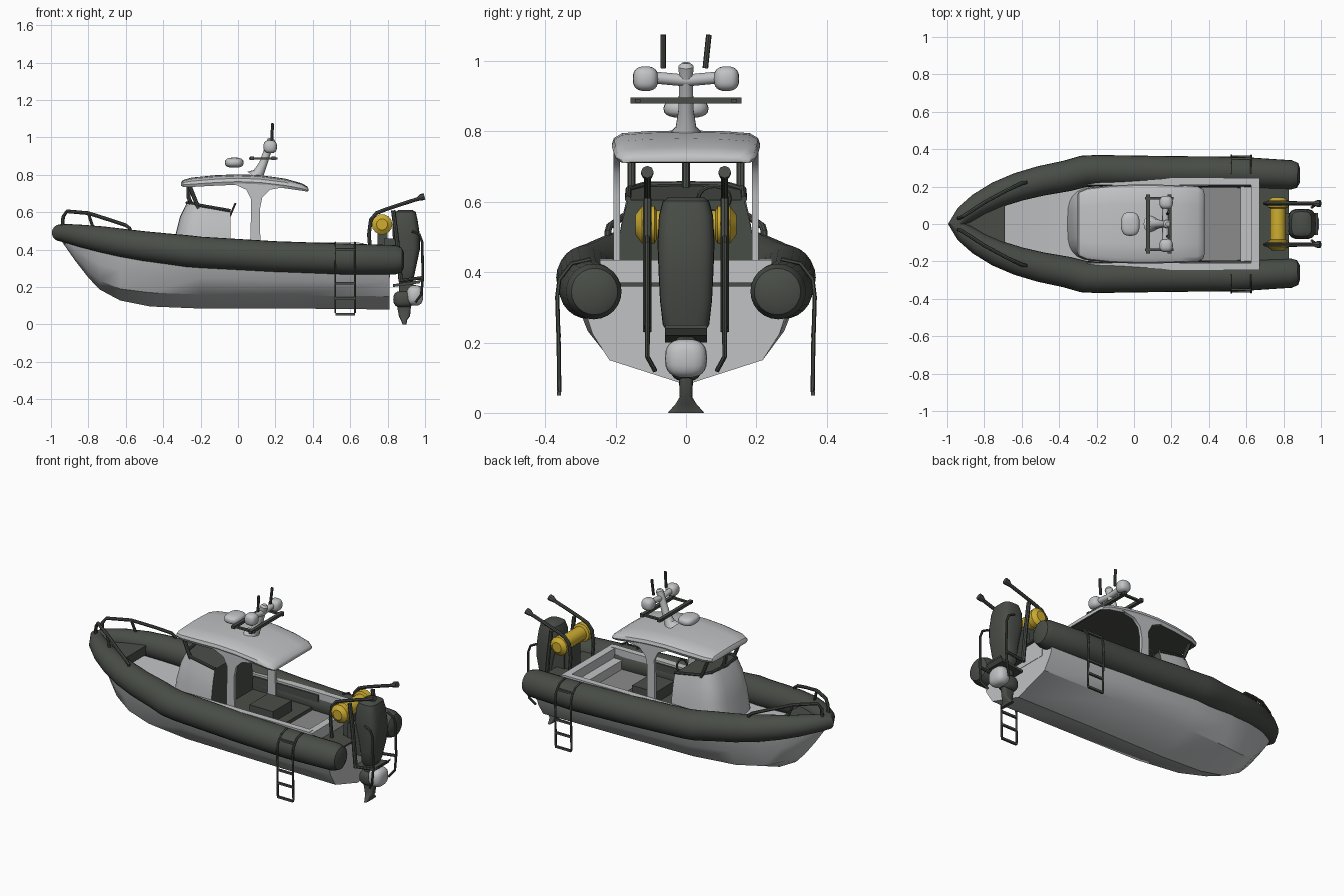
import bpy, bmesh, math
from mathutils import Vector

if "Cube" in bpy.data.objects:
    bpy.data.objects.remove(bpy.data.objects["Cube"])


def material(name, c):
    m = bpy.data.materials.new(name)
    m.diffuse_color = (*c, 1)
    m.use_nodes = True
    m.node_tree.nodes["Principled BSDF"].inputs["Base Color"].default_value = m.diffuse_color
    return m


LIGHT = material("light_grey", (0.53, 0.54, 0.55))
DARK = material("dark_green_grey", (0.066, 0.074, 0.063))
GREY = material("mid_grey", (0.26, 0.26, 0.26))
YELLOW = material("yellow", (0.62, 0.42, 0.03))


def finish(name, bm, mats, rule=None):
    bmesh.ops.recalc_face_normals(bm, faces=bm.faces)
    mats = mats if isinstance(mats, tuple) else (mats,)
    me = bpy.data.meshes.new(name)
    for f in bm.faces:
        f.normal_update()
        if rule and rule(f.normal):
            f.material_index = 1
    bm.to_mesh(me)
    bm.free()
    for m in mats:
        me.materials.append(m)
    ob = bpy.data.objects.new(name, me)
    bpy.context.collection.objects.link(ob)
    return ob


def loft(name, rings, mats, rule=None):
    bm = bmesh.new()
    vs = [[bm.verts.new(p) for p in r] for r in rings]
    n = len(vs[0])
    for a, b in zip(vs, vs[1:]):
        for i in range(n):
            j = (i + 1) % n
            bm.faces.new((a[i], a[j], b[j], b[i]))
    bm.faces.new(vs[0])
    bm.faces.new(vs[-1])
    return finish(name, bm, mats, rule)


def sweep(name, pts, r, mat, ref=(0, 1, 0), sides=8):
    pts = [Vector(p) for p in pts]
    rs = r if isinstance(r, list) else [r] * len(pts)
    rings = []
    for i, p in enumerate(pts):
        t = (pts[min(i + 1, len(pts) - 1)] - pts[max(i - 1, 0)]).normalized()
        u = t.cross(Vector(ref)).normalized()
        v = u.cross(t)
        rings.append([p + rs[i] * (math.cos(a) * u + math.sin(a) * v)
                      for a in (2 * math.pi * k / sides for k in range(sides))])
    return loft(name, rings, mat)


def box(name, x0, x1, y0, y1, z0, z1, mat):
    return loft(name, [[(x, y0, z0), (x, y1, z0), (x, y1, z1), (x, y0, z1)] for x in (x0, x1)], mat)


def prism(name, prof, y0, y1, mat):
    return loft(name, [[(x, y, z) for x, z in prof] for y in (y0, y1)], mat)


def blob(name, c, s, mat):
    bm = bmesh.new()
    bmesh.ops.create_uvsphere(bm, u_segments=20, v_segments=12, radius=1)
    for v in bm.verts:
        # squared-off ellipsoid
        v.co = Vector([c[i] + s[i] * math.copysign(abs(v.co[i]) ** 0.75, v.co[i]) for i in range(3)])
    return finish(name, bm, mat)


def rounded(z, x0, x1, w, n=24, e=0.55):
    cx, h = (x0 + x1) / 2, (x1 - x0) / 2
    sp = lambda t: math.copysign(abs(t) ** e, t)
    return [(cx + h * sp(math.cos(a)), w * sp(math.sin(a)), z)
            for a in (2 * math.pi * k / n for k in range(n))]


# Hull: keel z, chine y/z, top y/z
stations = [(.81, .08, .218, .15, .29, .3), (.3, .085, .218, .155, .31, .31),
            (-.2, .085, .215, .16, .31, .34), (-.47, .096, .19, .17, .26, .365),
            (-.63, .128, .15, .19, .215, .39), (-.74, .187, .11, .235, .165, .41),
            (-.8, .25, .08, .29, .13, .42), (-.87, .34, .045, .36, .08, .44),
            (-.94, .44, .01, .445, .02, .46)]
loft("hull", [[(x, -ty, tz), (x, -(cy + ty * 2) / 3, (cz + tz) / 2), (x, -cy, cz), (x, 0, k),
               (x, cy, cz), (x, (cy + ty * 2) / 3, (cz + tz) / 2), (x, ty, tz)]
              for x, k, cy, cz, ty, tz in stations], LIGHT)

# Inflatable collar
half = [(.887, .26, .345, .04), (.875, .26, .345, .066), (.84, .262, .345, .079), (.55, .277, .35, .083),
        (.2, .28, .362, .083), (-.2, .285, .385, .084), (-.27, .281, .392, .085), (-.36, .257, .402, .083),
        (-.5, .23, .418, .08), (-.62, .198, .436, .076), (-.73, .157, .455, .07), (-.83, .105, .472, .061),
        (-.91, .047, .486, .051)]
full = half + [(-.95, 0, .49, .045)] + [(x, -y, z, r) for x, y, z, r in reversed(half)]
sweep("collar", [p[:3] for p in full], [p[3] for p in full], DARK, (0, 0, 1), 24)
loft("bow_deck", [[(-.93, -.02, z), (-.93, .02, z), (-.78, .11, z), (-.69, .14, z - .01),
                   (-.69, -.14, z - .01), (-.78, -.11, z)] for z in (.43, .485)], DARK)

# Cockpit
box("wheelhouse_floor", -.04, .36, -.21, .21, .3, .345, DARK)
box("cockpit_floor", .36, .6, -.21, .21, .29, .325, GREY)
box("engine_box", .14, .3, -.09, .09, .33, .41, DARK)
box("transom_bulkhead", .625, .67, -.245, .245, .29, .435, LIGHT)
box("transom_step", .57, .625, -.21, .21, .29, .38, LIGHT)
box("transom", .66, .812, -.2, .2, .25, .36, LIGHT)
box("aft_deck", .67, .83, -.2, .2, .36, .37, DARK)
for s in (1, -1):
    box("side_coaming", -.25, .65, s * .208, s * .245, .3, .437, LIGHT)
    box("coaming_lining", -.04, .4, s * .2, s * .209, .33, .425, DARK)


# Console with dark back and top
def console_ring(z, xf, w, slant):
    pts = [(-.04, -w)]
    for k in range(15):
        a = math.radians(-90 + 180 * k / 14)
        pts.append((-.15 - (-.15 - xf) * math.cos(a) ** .6 if abs(a) < 1.57 else -.15,
                    w * math.copysign(abs(math.sin(a)) ** .6, a)))
    pts.append((-.04, w))
    return [(x, y, z - slant * (x + .04)) for x, y in pts]


loft("console", [console_ring(.33, -.36, .2, 0), console_ring(.47, -.335, .195, .03),
                 console_ring(.55, -.31, .18, .1), console_ring(.605, -.275, .165, .18)],
     (LIGHT, DARK), lambda n: n.x > .8 or n.z > .8)
for y in (-.155, 0, .155):
    k = .03 * (1 - abs(y) / .155)
    sweep("windscreen_post", [(-.21 - k, y, .62), (-.235 - k, y, .68), (-.265, y, .755)], .011, DARK)
sweep("windscreen_rim", [(-.04, -.165, .608), (-.2, -.163, .636), (-.255, -.12, .648), (-.272, 0, .65),
                         (-.255, .12, .648), (-.2, .163, .636), (-.04, .165, .608)], .009, DARK, (0, 0, 1))
wheel = [(-.03 + .015 * math.sin(a), .08 + .045 * math.cos(a), .61 + .035 * math.sin(a))
         for a in (math.pi * k / 8 for k in range(17))]
sweep("steering_wheel", wheel, .006, DARK, (1, 0, -.4), 6)

# Roof with dark underside: x, half width, top z, bottom z
roof = [(-.305, .15, .757, .742), (-.295, .172, .772, .736), (-.25, .192, .785, .735), (-.12, .207, .798, .742),
        (0, .211, .803, .747), (.12, .211, .798, .742), (.25, .207, .78, .728), (.34, .2, .755, .715),
        (.37, .185, .738, .71), (.376, .165, .727, .713)]
rings = []
for x, w, t, b in roof:
    right = [(w * .96, b), (w, b + (t - b) * .3), (w * .97, b + (t - b) * .62), (w * .86, b + (t - b) * .86),
             (w * .5, t - .002)]
    rings.append([(x, y, z) for y, z in right] + [(x, 0, t)] + [(x, -y, z) for y, z in reversed(right)])
loft("roof", rings, (LIGHT, DARK), lambda n: n.z < -.6)
for s in (1, -1):
    prism("roof_pillar", [(.065, .33), (.12, .33), (.118, .62), (.13, .68), (.17, .72), (.25, .735),
                          (.1, .755), (-.03, .755), (.045, .72), (.07, .67)], s * .188, s * .206, LIGHT)

# Mast, radar and lamps
sweep("mast", [(.09, 0, .785), (.11, 0, .81), (.135, 0, .86), (.165, 0, .95), (.178, 0, .985), (.18, 0, .995)],
      [.05, .03, .022, .02, .022, .012], LIGHT, sides=14)
blob("radar", (-.02, 0, .865), (.05, .064, .027), LIGHT)
sweep("lamp_arm", [(.168, -.11, .955), (.168, 0, .945), (.168, .11, .955)], .017, LIGHT, (0, 0, 1), 12)
for s in (1, -1):
    blob("mast_lamp", (.172, s * .115, .95), (.036, .036, .035), LIGHT)
    box("frame_rail", .06, .21, s * .13, s * .145, .882, .893, DARK)
    sweep("antenna", [(.18, s * .06 - .005, .98), (.185, s * .065, 1.075)], .008, DARK)
for x in (.075, .19):
    box("frame_crossbar", x - .01, x + .01, -.158, .158, .88, .897, DARK)

# Bow rails
for s in (1, -1):
    rail = [(-.94, s * .03, .51), (-.935, s * .03, .575), (-.915, s * .04, .605), (-.8, s * .115, .595),
            (-.68, s * .18, .557), (-.6, s * .218, .53), (-.58, s * .222, .515), (-.575, s * .222, .47)]
    sweep("bow_rail", rail, .01, DARK, (-.5, .85 * s, 0))
    sweep("bow_rail_post", [(-.77, s * .13, .5), (-.8, s * .115, .595)], .008, DARK)

# Side ladders
for s in (1, -1):
    for x in (.52, .625):
        sweep("ladder_side", [(x, s * .27, .437), (x, s * .325, .425), (x, s * .36, .38), (x, s * .366, .33),
                              (x, s * .362, .2), (x, s * .36, .06)], .006, DARK, (1, 0, 0), 6)
    for z in (.055, .14, .22, .4):
        y = s * (.35 if z == .4 else .361)
        box("ladder_rung", .52, .625, y - .006, y + .006, z - .006, z + .006, DARK)

# Outboard motor
loft("motor_cowl", [rounded(*r) for r in [
    (.613, .86, .93, .05), (.602, .842, .95, .066), (.56, .828, .96, .077), (.48, .825, .972, .081),
    (.4, .845, .972, .078), (.32, .86, .955, .074), (.25, .865, .94, .066), (.22, .87, .93, .045)]], DARK)
box("motor_bracket", .78, .88, -.06, .06, .28, .46, DARK)
loft("motor_leg", [rounded(.24, .86, .94, .03), rounded(.1, .86, .93, .02)], DARK)
prism("cavitation_plate", [(.83, .215), (.97, .235), (.985, .25), (.985, .24), (.97, .22), (.83, .2)],
      -.06, .06, DARK)
blob("gear_case", (.885, 0, .135), (.055, .045, .045), DARK)
blob("propeller_hub", (.945, 0, .155), (.045, .06, .055), LIGHT)
loft("skeg", [rounded(.1, .85, .925, .02), rounded(.045, .86, .92, .018), rounded(.025, .87, .905, .03),
              rounded(0, .88, .9, .052)], DARK)

# Motor guard frame and yellow rolls
for s in (1, -1):
    y = s * .11
    sweep("guard_arm", [(.71, y, .36), (.7, y, .48), (.71, y, .56), (.74, y, .595), (.79, y, .615),
                        (.88, y, .645), (.965, y, .672)], .01, DARK)
    sweep("guard_arm_grip", [(.96, y, .67), (.98, y, .68), (.997, y, .685)], [.01, .018, .018], DARK)
    sweep("guard_rear", [(.93, y, .5), (.97, y, .48), (.985, y, .44), (.988, y, .25), (.98, y, .16),
                         (.95, y * .8, .12)], .007, DARK)
    sweep("guard_strut", [(.83, y, .61), (.85, y, .45), (.87, y, .23)], .012, DARK)
    sweep("guard_lower", [(.87, y, .235), (.988, y, .25)], .009, DARK)
    sweep("yellow_roll_end", [(.77, s * .08, .535), (.77, s * .09, .535), (.77, s * .125, .535),
                              (.77, s * .143, .535)], [.035, .055, .055, .03], YELLOW, (0, 0, 1), 14)
sweep("yellow_roll", [(.77, -.09, .535), (.77, .09, .535)], .042, YELLOW, (0, 0, 1), 14)
box("roll_stand", .745, .8, -.05, .05, .36, .51, DARK)

# Smooth shading with sharp edges kept
for o in bpy.context.scene.objects:
    o.select_set(True)
    bpy.context.view_layer.objects.active = o
bpy.ops.object.shade_smooth_by_angle(angle=math.radians(35))
